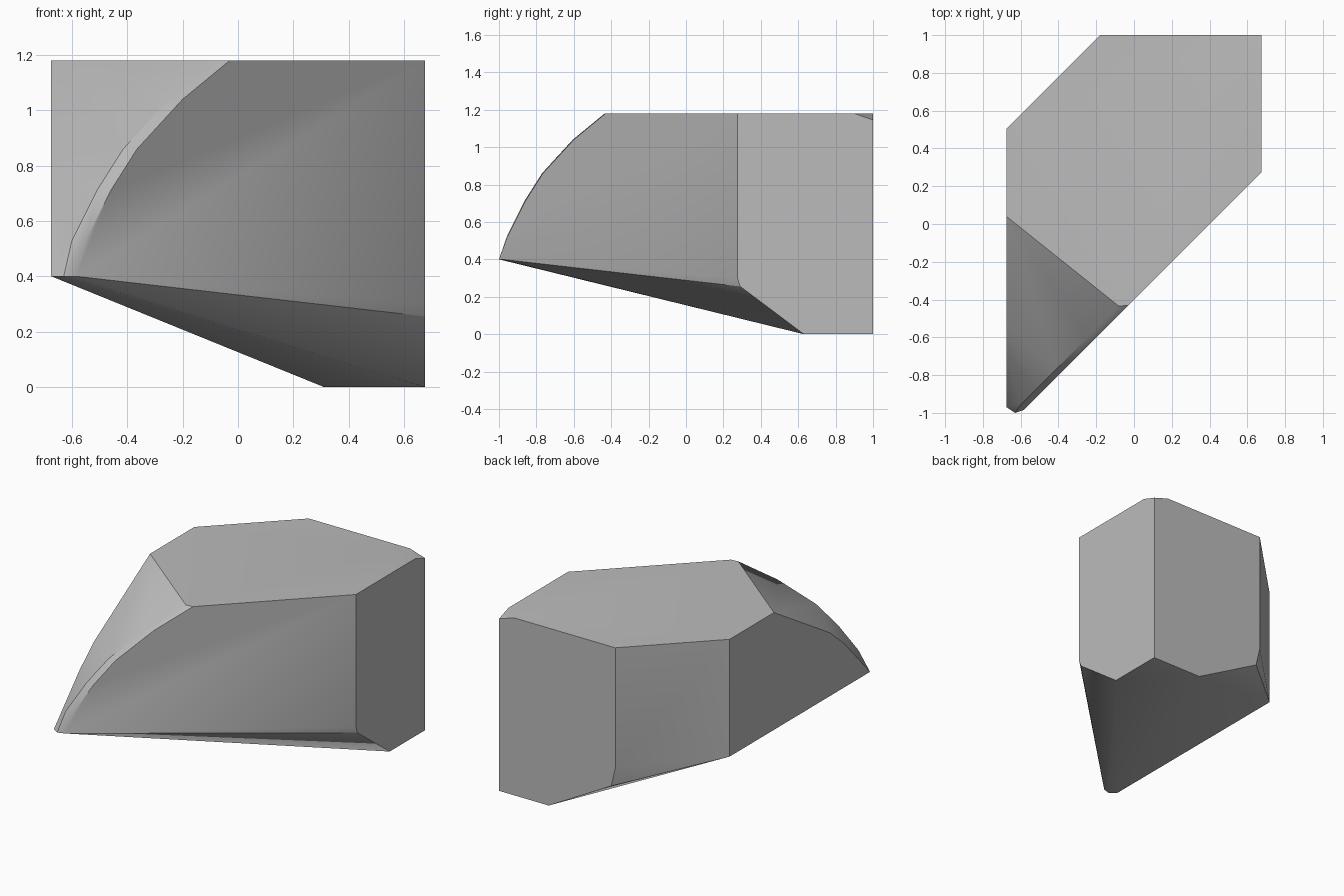
import bpy
import bmesh
import math

cube = bpy.data.objects.get("Cube")
if cube:
    bpy.data.objects.remove(cube, do_unlink=True)

SIDE, BACK, TOP, LEDGE = 0.675, 1.0, 1.18, 0.4


def on_slant(x, z):
    """Point on the long diagonal front wall."""
    return (x, x - 0.4, z)


# Flat crown, with the back corner chipped off
crown = [(-0.18, BACK, TOP), (-SIDE, 0.505, TOP), on_slant(SIDE, TOP),
         (0.565, BACK, TOP), (SIDE, 0.9, TOP), (SIDE, BACK, 1.145)]

# Rounded brow: crest on the diagonal wall, with a narrow worn band beside it
crest = [(-0.03, TOP), (-0.2, 1.04), (-0.365, 0.86), (-0.46, 0.71),
         (-0.55, 0.53), (-0.585, LEDGE)]
brow = [on_slant(x, z) for x, z in crest]
brow += [(x - 0.05, x - 0.405, z) for x, z in crest[:-1]]
brow.append((-0.63, -1.0, LEDGE))

# Edge of the brow on the side wall
side_edge = [(0.04, TOP), (-0.55, 0.82), (-0.7, 0.69), (-0.85, 0.53), (-0.97, LEDGE)]
brow += [(-SIDE, y, z) for y, z in side_edge]

# Tapering underside with a small foot
underside = [(-SIDE, 0.505, LEDGE), (-0.18, BACK, 0.38), (-0.15, BACK, 0.253),
             on_slant(SIDE, 0.3), (SIDE, 0.29, 0.255),
             (SIDE, 0.63, 0), (0.31, BACK, 0), (SIDE, BACK, 0)]

# Wrap the outline points into one solid stone and merge flat facets
bm = bmesh.new()
for point in crown + brow + underside:
    bm.verts.new(point)
hull = bmesh.ops.convex_hull(bm, input=bm.verts[:])
loose = {v for v in hull["geom_interior"] + hull["geom_unused"]
         if isinstance(v, bmesh.types.BMVert) and not v.link_faces}
bmesh.ops.delete(bm, geom=list(loose), context='VERTS')
bmesh.ops.dissolve_limit(bm, angle_limit=math.radians(1.5),
                         verts=bm.verts[:], edges=bm.edges[:])
bmesh.ops.recalc_face_normals(bm, faces=bm.faces[:])
mesh = bpy.data.meshes.new("stone")
bm.to_mesh(mesh)
bm.free()
stone = bpy.data.objects.new("stone", mesh)
bpy.context.collection.objects.link(stone)

# Plain grey stone
grey = bpy.data.materials.new("stone grey")
grey.use_nodes = True
colour = (0.5, 0.5, 0.5, 1)
grey.diffuse_color = colour
grey.node_tree.nodes["Principled BSDF"].inputs["Base Color"].default_value = colour
mesh.materials.append(grey)

# Soft shading on the worn brow, crisp wall edges
bpy.ops.object.select_all(action='DESELECT')
stone.select_set(True)
bpy.context.view_layer.objects.active = stone
bpy.ops.object.shade_smooth_by_angle(angle=math.radians(30))
